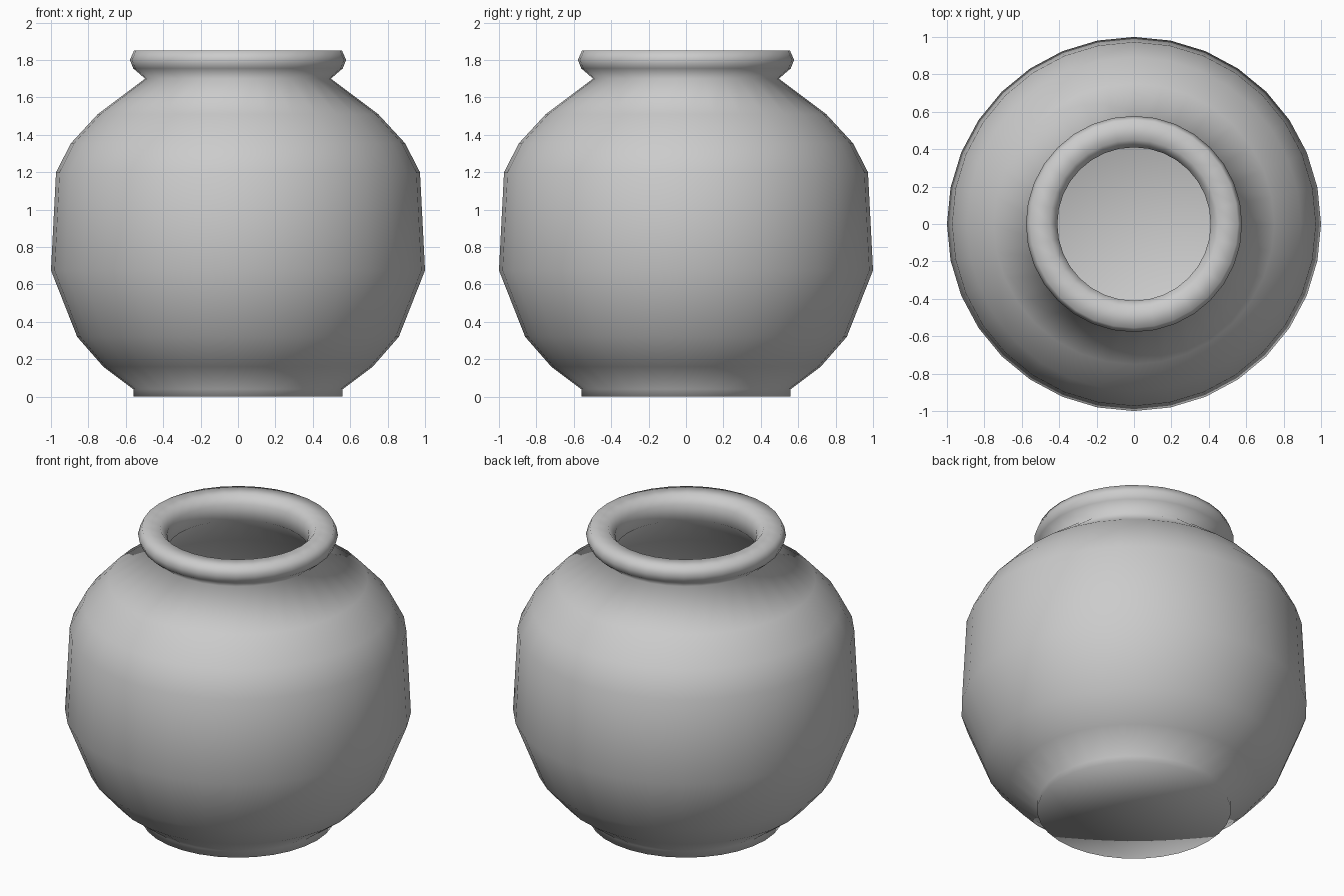
import bpy
import bmesh
import math

SEGMENTS = 32

# Remove the default object
cube = bpy.data.objects.get("Cube")
if cube:
    bpy.data.objects.remove(cube, do_unlink=True)

# Plain grey clay
clay = bpy.data.materials.new("grey_clay")
clay.use_nodes = True
grey = (0.6, 0.6, 0.6, 1)
clay.diffuse_color = grey
clay.node_tree.nodes["Principled BSDF"].inputs["Base Color"].default_value = grey

# Profile pieces as (radius, height)
foot = [(0, 0), (0.56, 0), (0.56, 0.04)]
belly = [(0.72, 0.16), (0.86, 0.32), (1, 0.675), (0.973, 1.2), (0.893, 1.355), (0.75, 1.51)]
neck_and_lip = [(0.497, 1.7), (0.56, 1.755), (0.578, 1.8), (0.556, 1.85), (0.45, 1.85), (0.41, 1.8)]
inside = [(0.41, 1.7), (0.68, 1.45), (0.81, 1.32), (0.885, 1.18), (0.91, 0.69),
          (0.78, 0.37), (0.66, 0.23), (0.48, 0.11), (0, 0.08)]


def lathe(name, profile, material):
    """Turn a profile around the z axis into a smooth closed object."""
    bm = bmesh.new()
    verts = [bm.verts.new((r, 0, z)) for r, z in profile]
    edges = [bm.edges.new(pair) for pair in zip(verts, verts[1:])]
    bmesh.ops.spin(bm, geom=verts + edges, cent=(0, 0, 0), axis=(0, 0, 1),
                   angle=math.tau, steps=SEGMENTS)
    bmesh.ops.remove_doubles(bm, verts=bm.verts, dist=0.001)
    bmesh.ops.recalc_face_normals(bm, faces=bm.faces)
    for face in bm.faces:
        face.smooth = True
    mesh = bpy.data.meshes.new(name)
    bm.to_mesh(mesh)
    bm.free()
    mesh.materials.append(material)
    obj = bpy.data.objects.new(name, mesh)
    bpy.context.collection.objects.link(obj)
    return obj


# Round pot with a foot, flared lip and hollow inside
lathe("clay_pot", foot + belly + neck_and_lip + inside, clay)
